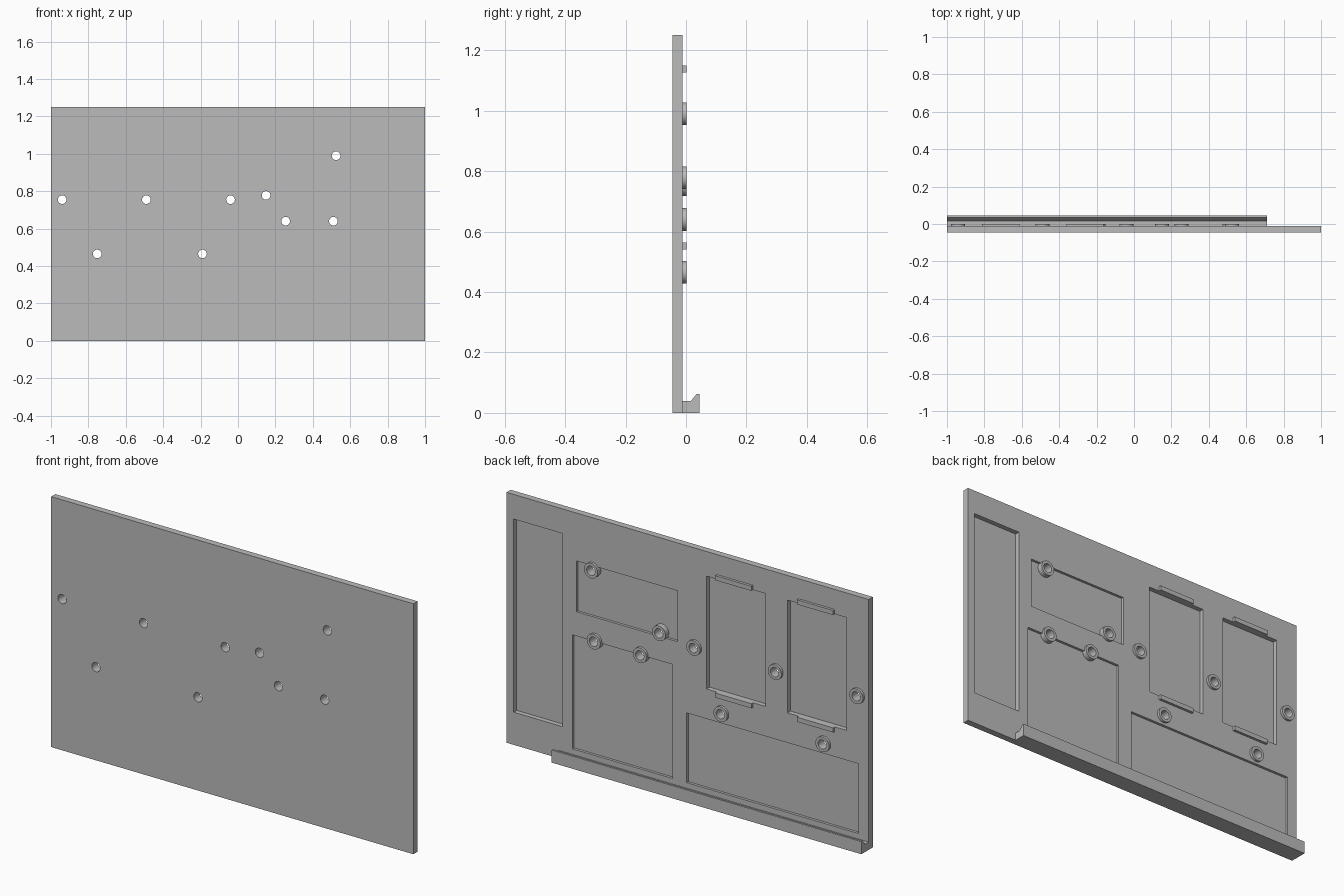
import bpy, bmesh, math
from mathutils import Matrix, Vector

cube = bpy.data.objects.get("Cube")
if cube:
    bpy.data.objects.remove(cube, do_unlink=True)

grey = bpy.data.materials.new("plain grey")
grey.use_nodes = True
grey.diffuse_color = (0.5, 0.5, 0.5, 1)
grey.node_tree.nodes["Principled BSDF"].inputs["Base Color"].default_value = (0.5, 0.5, 0.5, 1)

FRONT, BACK, STANDOFF_TOP = -0.045, -0.012, 0.001


def finish(name, bm):
    bmesh.ops.recalc_face_normals(bm, faces=bm.faces)
    mesh = bpy.data.meshes.new(name)
    bm.to_mesh(mesh)
    bm.free()
    mesh.materials.append(grey)
    obj = bpy.data.objects.new(name, mesh)
    bpy.context.collection.objects.link(obj)
    return obj


def box(name, x0, x1, y0, y1, z0, z1):
    bm = bmesh.new()
    bmesh.ops.create_cube(bm, size=1)
    bmesh.ops.scale(bm, vec=(x1 - x0, y1 - y0, z1 - z0), verts=bm.verts)
    bmesh.ops.translate(bm, vec=((x0 + x1) / 2, (y0 + y1) / 2, (z0 + z1) / 2), verts=bm.verts)
    return finish(name, bm)


def rod(name, x, z, radius, y0, y1):
    bm = bmesh.new()
    place = Matrix.Translation((x, (y0 + y1) / 2, z)) @ Matrix.Rotation(math.pi / 2, 4, 'X')
    bmesh.ops.create_cone(bm, cap_ends=True, segments=40, radius1=radius, radius2=radius,
                          depth=y1 - y0, matrix=place)
    return finish(name, bm)


def cut(obj, cutters):
    for cutter in cutters:
        cutter.hide_render = True
        mod = obj.modifiers.new("cut", 'BOOLEAN')
        mod.operation = 'DIFFERENCE'
        mod.solver = 'EXACT'
        mod.object = cutter
    deps = bpy.context.evaluated_depsgraph_get()
    mesh = bpy.data.meshes.new_from_object(obj.evaluated_get(deps))
    obj.modifiers.clear()
    obj.data = mesh


def smooth(obj):
    bpy.ops.object.select_all(action='DESELECT')
    obj.select_set(True)
    bpy.context.view_layer.objects.active = obj
    bpy.ops.object.shade_smooth_by_angle(angle=math.radians(30))


# Panel with shallow and deep pockets in its back face
panel = box("panel", -1, 1, FRONT, BACK, 0, 1.25)
DEEP, SHALLOW = 0.024, 0.013
pockets = [
    (0.69, 0.96, 0.163, 1.127, DEEP),
    (0.055, 0.613, 0.757, 1.011, SHALLOW),
    (0.083, 0.635, 0.067, 0.636, SHALLOW),
    (-0.945, 0.005, 0.067, 0.415, SHALLOW),
    (-0.431, -0.105, 0.564, 1.127, DEEP),
    (-0.878, -0.552, 0.564, 1.127, DEEP),
]
cutters = [box("pocket_cutter", x0, x1, BACK - d, 0.1, z0, z1) for x0, x1, z0, z1, d in pockets]

# Standoffs around screw holes that go through the panel
screws = [(-0.94, 0.755), (-0.49, 0.755), (-0.04, 0.755), (0.15, 0.778), (0.255, 0.64),
          (0.51, 0.64), (0.525, 0.99), (-0.753, 0.465), (-0.19, 0.465)]
drills = [rod("drill", x, z, 0.023, -0.1, 0.1) for x, z in screws]
cut(panel, cutters + drills)
smooth(panel)
for (x, z), drill in zip(screws, drills):
    standoff = rod("standoff", x, z, 0.0375, BACK - SHALLOW - 0.003, STANDOFF_TOP)
    cut(standoff, [drill])
    smooth(standoff)
for helper in cutters + drills:
    bpy.data.objects.remove(helper, do_unlink=True)

# Retaining ribs above and below the two deep pockets
for centre in (-0.262, -0.713):
    for side, z0 in (("upper", 1.127), ("lower", 0.541)):
        box(side + "_rib", centre - 0.1, centre + 0.1, BACK - 0.002, STANDOFF_TOP, z0, z0 + 0.023)

# Bottom ledge with a raised, sloped lip
profile = [(BACK - 0.002, 0), (0.045, 0), (0.045, 0.063), (0.035, 0.063), (0.016, 0.039), (BACK - 0.002, 0.039)]
bm = bmesh.new()
face = bm.faces.new([bm.verts.new((-1, y, z)) for y, z in profile])
swept = bmesh.ops.extrude_face_region(bm, geom=[face])["geom"]
bmesh.ops.translate(bm, vec=Vector((1.71, 0, 0)),
                    verts=[v for v in swept if isinstance(v, bmesh.types.BMVert)])
finish("bottom_ledge", bm)
